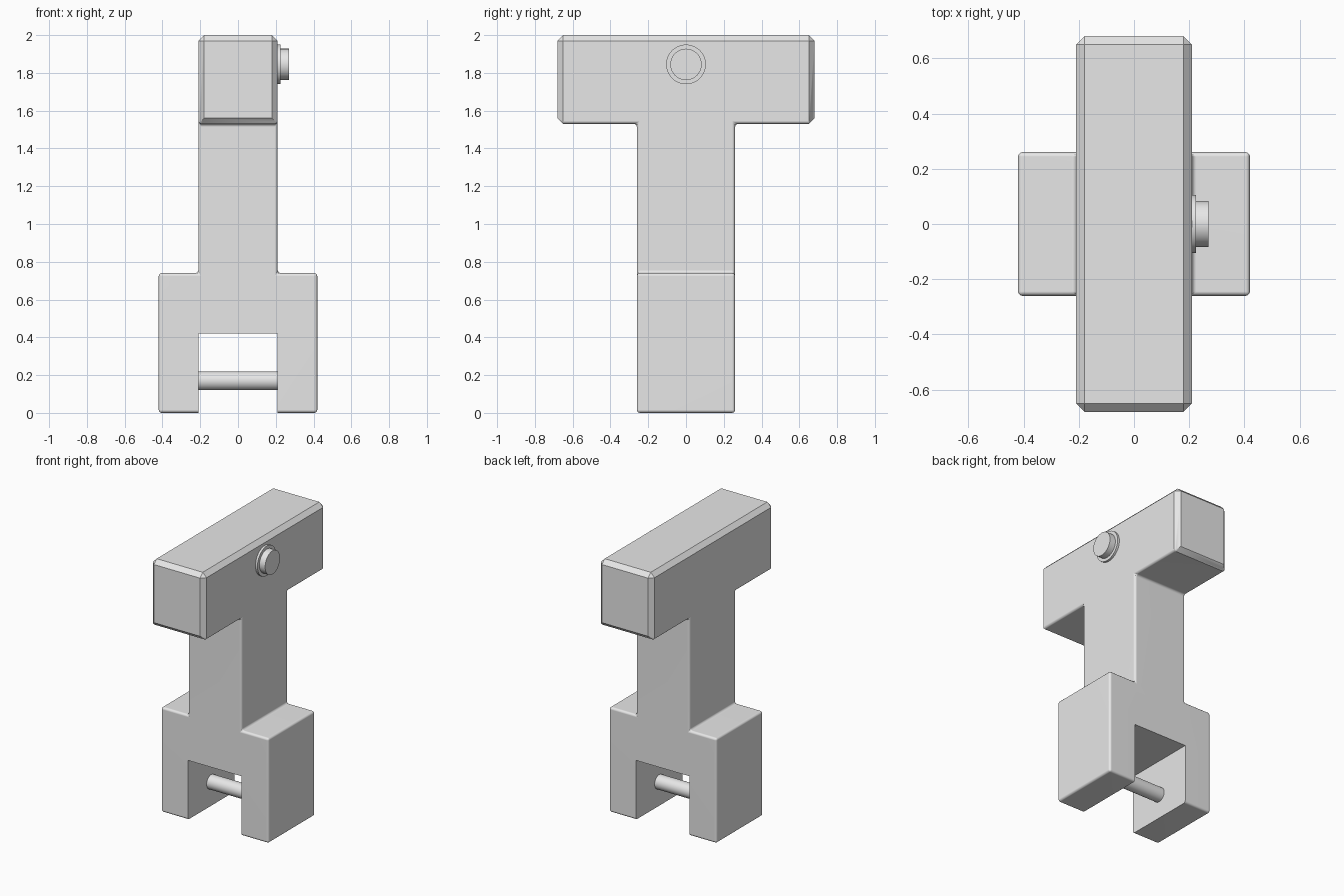
import bpy, bmesh, math
from itertools import product

if "Cube" in bpy.data.objects:
    bpy.data.objects.remove(bpy.data.objects["Cube"], do_unlink=True)

# One grey material
grey = bpy.data.materials.new("light_grey")
grey.use_nodes = True
colour = (0.8, 0.8, 0.8, 1)
grey.diffuse_color = colour
grey.node_tree.nodes["Principled BSDF"].inputs["Base Color"].default_value = colour


def finish(obj, name):
    obj.name = name
    obj.data.materials.append(grey)
    bpy.ops.object.select_all(action="DESELECT")
    obj.select_set(True)
    bpy.context.view_layer.objects.active = obj
    bpy.ops.object.shade_smooth_by_angle(angle=math.radians(35))


def rod(name, x0, x1, z, radius):
    """Cylinder lying along x."""
    bpy.ops.mesh.primitive_cylinder_add(
        vertices=48, radius=radius, depth=x1 - x0,
        location=((x0 + x1) / 2, 0, z), rotation=(0, math.pi / 2, 0))
    finish(bpy.context.object, name)


# Body: forked foot, stem and crosswise head, as the skin of filled blocks
xs = [-0.42, -0.21, 0.21, 0.42]
ys = [-0.68, -0.26, 0.26, 0.68]
zs = [0, 0.42, 0.74, 1.53, 2.0]


def solid(i, j, k):
    if k == 3:
        return i == 1 and 0 <= j <= 2          # head
    if j != 1 or not 0 <= i <= 2:
        return False
    return {0: i != 1, 1: True, 2: i == 1}.get(k, False)  # prongs, bridge, stem


bm = bmesh.new()
grid = {}


def corner(key):
    if key not in grid:
        grid[key] = bm.verts.new((xs[key[0]], ys[key[1]], zs[key[2]]))
    return grid[key]


for cell in product(range(3), range(3), range(4)):
    if not solid(*cell):
        continue
    for axis, side in product(range(3), (0, 1)):
        near = list(cell)
        near[axis] += 2 * side - 1
        if solid(*near):
            continue
        loop = []
        for a, b in ((0, 0), (1, 0), (1, 1), (0, 1)):
            key = list(cell)
            key[axis] += side
            key[(axis + 1) % 3] += a
            key[(axis + 2) % 3] += b
            loop.append(corner(tuple(key)))
        bm.faces.new(loop if side else loop[::-1])

bmesh.ops.dissolve_limit(bm, angle_limit=0.02, verts=bm.verts[:], edges=bm.edges[:])


def bevel(test, offset, segments):
    chosen = [e for e in bm.edges if e.calc_face_angle(0) > 1.2 and test(e.verts)]
    bmesh.ops.bevel(bm, geom=chosen, offset=offset, offset_type="OFFSET",
                    segments=segments, profile=0.5, affect="EDGES", clamp_overlap=True)


# Flat chamfer round the head's top and ends
bevel(lambda vs: all(v.co.z > 1.9 for v in vs) or all(abs(v.co.y) > 0.6 for v in vs),
      0.03, 1)
# Small rounding elsewhere, leaving the slot sharp
bevel(lambda vs: all(v.co.z < 1.56 for v in vs)
      and not all(abs(v.co.x) < 0.22 and v.co.z < 0.43 for v in vs), 0.016, 3)

mesh = bpy.data.meshes.new("body")
bm.to_mesh(mesh)
bm.free()
body = bpy.data.objects.new("body", mesh)
bpy.context.collection.objects.link(body)
finish(body, "body")
weighted = body.modifiers.new("even_shading", "WEIGHTED_NORMAL")
weighted.keep_sharp = True

# Cross pin in the slot, and the button with its collar on the left side
rod("cross_pin", -0.215, 0.215, 0.17, 0.05)
rod("button_collar", 0.2, 0.225, 1.845, 0.105)
rod("button", 0.2, 0.27, 1.845, 0.083)
